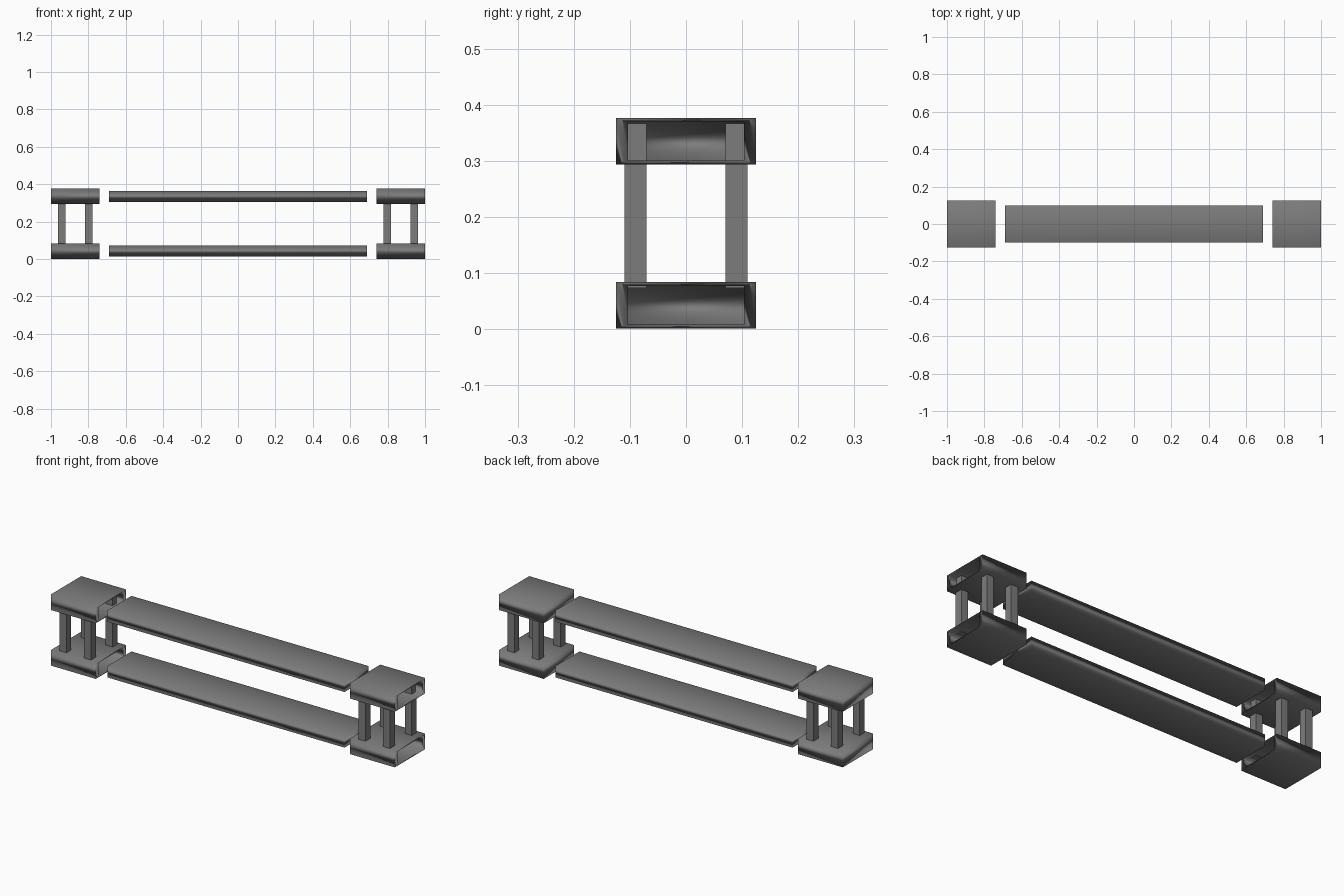
import bpy
import bmesh
from mathutils import Vector

if "Cube" in bpy.data.objects:
    bpy.data.objects.remove(bpy.data.objects["Cube"])

# Single grey material
GREY = (0.2, 0.2, 0.2, 1.0)
grey = bpy.data.materials.new("grey")
grey.use_nodes = True
grey.diffuse_color = GREY
grey.node_tree.nodes["Principled BSDF"].inputs["Base Color"].default_value = GREY


def box_mesh(low, high):
    """Return a bmesh box spanning two corners."""
    low, high = Vector(low), Vector(high)
    bm = bmesh.new()
    bmesh.ops.create_cube(bm, size=1)
    bmesh.ops.scale(bm, vec=high - low, verts=bm.verts)
    bmesh.ops.translate(bm, vec=(low + high) / 2, verts=bm.verts)
    return bm


def finish(bm, name, soft=False):
    """Turn a bmesh into a named object, optionally with soft normals."""
    bmesh.ops.recalc_face_normals(bm, faces=bm.faces)
    mesh = bpy.data.meshes.new(name)
    for face in bm.faces:
        face.smooth = soft
    bm.to_mesh(mesh)
    bm.free()
    mesh.materials.append(grey)
    obj = bpy.data.objects.new(name, mesh)
    bpy.context.scene.collection.objects.link(obj)
    if soft:
        mod = obj.modifiers.new("area_normals", "WEIGHTED_NORMAL")
        mod.mode = "FACE_AREA"
    return obj


def sleeve(name, x, z):
    """Hollow box, closed at -x and open at +x."""
    bm = box_mesh((x - HALF_LENGTH, -0.125, z - 0.0415),
                  (x + HALF_LENGTH, 0.125, z + 0.0415))
    mouth = max(bm.faces, key=lambda f: f.calc_center_median().x)
    # Rim around the mouth, thicker at the sides than above and below
    bmesh.ops.inset_individual(bm, faces=[mouth], thickness=WALL)
    for v in mouth.verts:
        v.co.y = 0.103 if v.co.y > 0 else -0.103
    # Cavity
    floor = bmesh.ops.extrude_discrete_faces(bm, faces=[mouth])["faces"][0]
    bmesh.ops.translate(bm, vec=(0.02 - 2 * HALF_LENGTH, 0, 0), verts=floor.verts)
    finish(bm, name, soft=True)


HALF_LENGTH = 0.13
WALL = 0.0105
LEVELS = {"lower": 0.0425, "upper": 0.335}
ENDS = {"right": -0.87, "left": 0.87}

# Long rails
for level, z in LEVELS.items():
    finish(box_mesh((-0.69, -0.1, z - 0.03), (0.69, 0.1, z + 0.03)),
           level + "_rail", soft=True)

# End sleeves, each pair joined by four posts
for end, x in ENDS.items():
    for level, z in LEVELS.items():
        sleeve(f"{end}_{level}_sleeve", x, z)
    for dx in (-0.0715, 0.0715):
        for y in (-0.09, 0.09):
            depth = "front" if y < 0 else "back"
            side = "inner" if dx * x < 0 else "outer"
            px = x + dx
            finish(box_mesh((px - 0.02, y - 0.02, 0.073),
                            (px + 0.02, y + 0.02, 0.367)),
                   f"{end}_{depth}_{side}_post")
